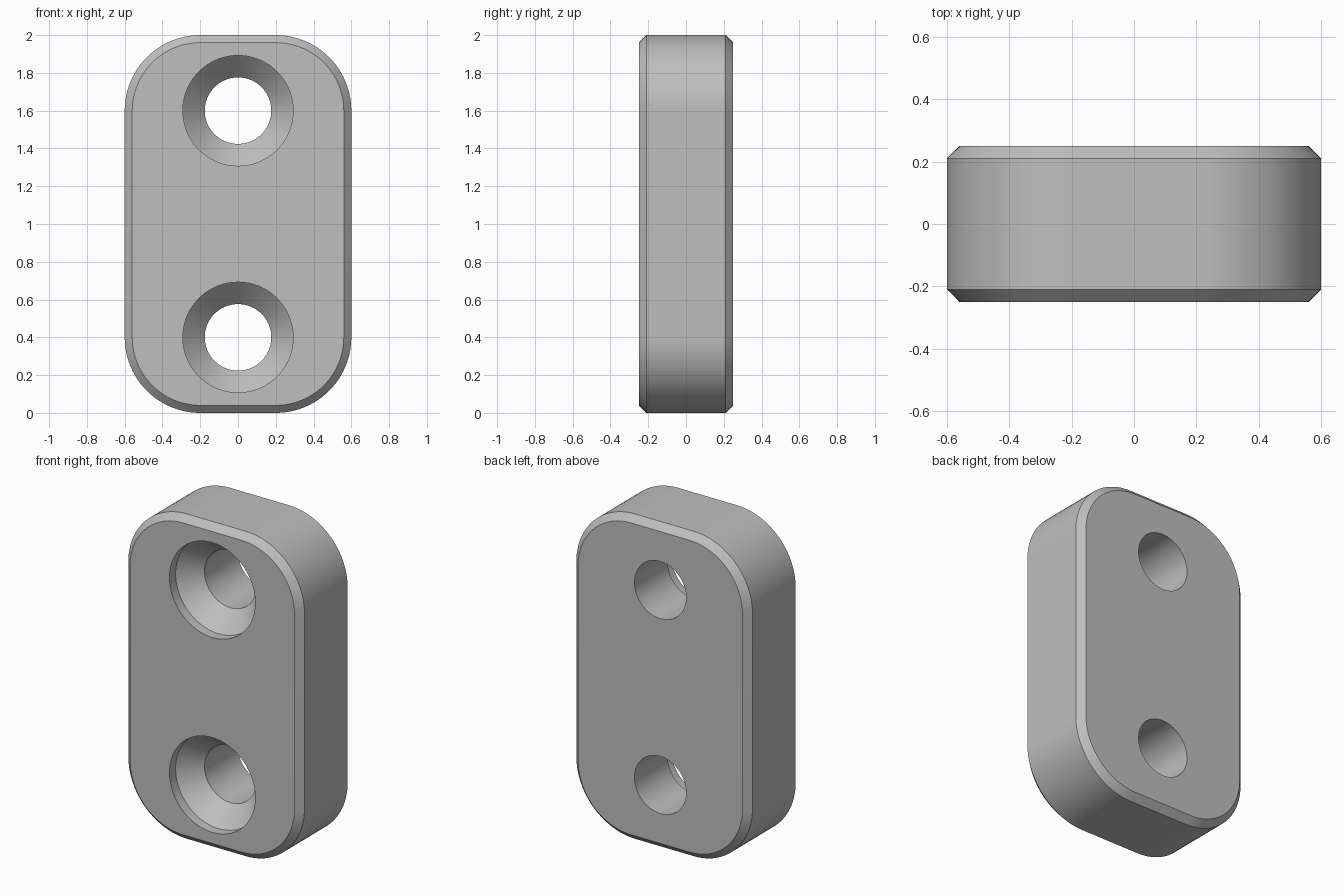
import bpy, bmesh
from math import sin, cos, pi, radians

cube = bpy.data.objects.get("Cube")
if cube:
    bpy.data.objects.remove(cube, do_unlink=True)

WIDTH, DEPTH, HEIGHT = 1.2, 0.5, 2.0
CORNER, CHAMFER = 0.4, 0.04
HOLE_R, SINK_R = 0.176, 0.292
ARC_STEPS, HOLE_STEPS = 24, 96

grey = bpy.data.materials.new("plain grey")
grey.use_nodes = True
colour = (0.52, 0.52, 0.52, 1)
grey.diffuse_color = colour
grey.node_tree.nodes["Principled BSDF"].inputs["Base Color"].default_value = colour


def outline(y, inset):
    """Rounded rectangle in the xz plane, shrunk by inset."""
    points = []
    for i, (sx, sz) in enumerate([(1, 1), (-1, 1), (-1, -1), (1, -1)]):
        cx = sx * (WIDTH / 2 - CORNER)
        cz = HEIGHT / 2 + sz * (HEIGHT / 2 - CORNER)
        for k in range(ARC_STEPS + 1):
            a = (i + k / ARC_STEPS) * pi / 2
            r = CORNER - inset
            points.append((cx + r * cos(a), y, cz + r * sin(a)))
    return points


def circle(y, radius, z):
    steps = [2 * pi * i / HOLE_STEPS for i in range(HOLE_STEPS)]
    return [(radius * cos(a), y, z + radius * sin(a)) for a in steps]


def loft(name, rings):
    """Closed solid skinned through equal rings, capped at both ends."""
    bm = bmesh.new()
    loops = [[bm.verts.new(p) for p in ring] for ring in rings]
    for a, b in zip(loops, loops[1:]):
        for i in range(len(a)):
            j = (i + 1) % len(a)
            bm.faces.new((a[i], a[j], b[j], b[i]))
    bm.faces.new(loops[0])
    bm.faces.new(loops[-1])
    bmesh.ops.recalc_face_normals(bm, faces=bm.faces)
    mesh = bpy.data.meshes.new(name)
    bm.to_mesh(mesh)
    bm.free()
    mesh.materials.append(grey)
    obj = bpy.data.objects.new(name, mesh)
    bpy.context.collection.objects.link(obj)
    return obj


# Rounded plate with chamfered front and back rims
half = DEPTH / 2
plate = loft("mounting_plate", [
    outline(-half, CHAMFER), outline(-half + CHAMFER, 0),
    outline(half - CHAMFER, 0), outline(half, CHAMFER)])

# Countersunk screw holes: short straight rim, cone, then through bore
rim_y = -half + 0.06
cone_y = rim_y + SINK_R - HOLE_R
cutters = []
for label, z in (("lower", 0.4), ("upper", 1.6)):
    cutter = loft(label + "_hole_cutter", [
        circle(-half - 0.1, SINK_R, z), circle(rim_y, SINK_R, z),
        circle(cone_y, HOLE_R, z), circle(half + 0.1, HOLE_R, z)])
    cutter.hide_render = True
    cutters.append(cutter)
    cut = plate.modifiers.new(label + " hole", "BOOLEAN")
    cut.operation = "DIFFERENCE"
    cut.solver = "EXACT"
    cut.object = cutter

# Apply the cuts, remove the helpers and smooth the curved walls
bpy.ops.object.select_all(action="DESELECT")
plate.select_set(True)
bpy.context.view_layer.objects.active = plate
for modifier in list(plate.modifiers):
    bpy.ops.object.modifier_apply(modifier=modifier.name)
for cutter in cutters:
    bpy.data.objects.remove(cutter, do_unlink=True)
bpy.ops.object.shade_smooth_by_angle(angle=radians(30))
